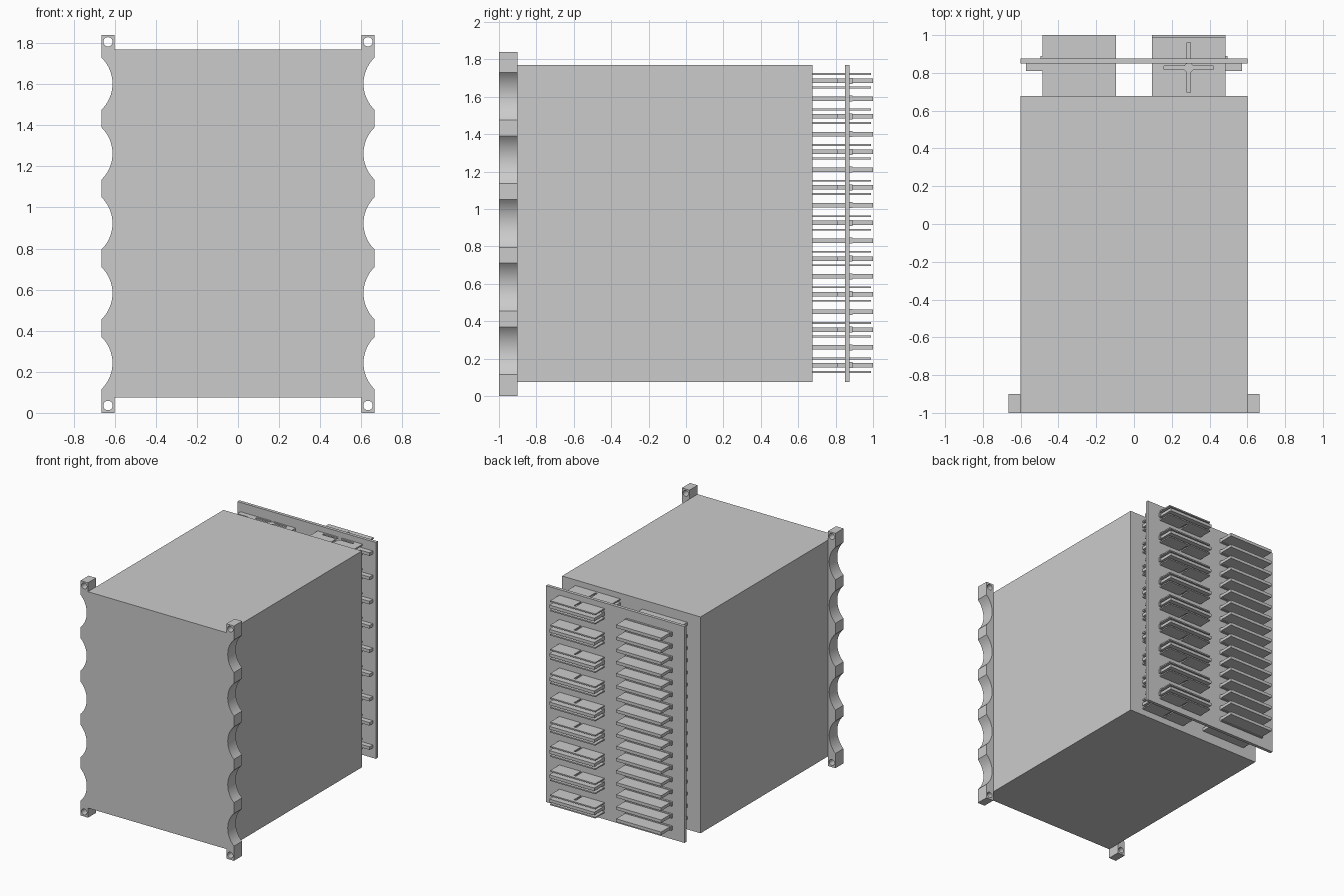
import bpy, bmesh, math
from mathutils import Matrix, Vector

old = bpy.data.objects.get("Cube")
if old:
    bpy.data.objects.remove(old, do_unlink=True)

grey = bpy.data.materials.new("light_grey")
grey.use_nodes = True
GREY = (0.6, 0.6, 0.6, 1)
grey.diffuse_color = GREY
grey.node_tree.nodes["Principled BSDF"].inputs["Base Color"].default_value = GREY


def finish(name, bm):
    bmesh.ops.recalc_face_normals(bm, faces=bm.faces[:])
    mesh = bpy.data.meshes.new(name)
    bm.to_mesh(mesh)
    bm.free()
    mesh.materials.append(grey)
    obj = bpy.data.objects.new(name, mesh)
    bpy.context.collection.objects.link(obj)
    return obj


def add_box(bm, x, y, z):
    """Box from (low, high) ranges."""
    size = [b - a for a, b in (x, y, z)]
    mid = Vector([(a + b) / 2 for a, b in (x, y, z)])
    bmesh.ops.create_cube(bm, size=1, matrix=Matrix.Translation(mid) @ Matrix.Diagonal((*size, 1)))


def add_cylinder(bm, centre, radius, depth, along_y=False):
    turn = Matrix.Rotation(math.pi / 2, 4, "X") if along_y else Matrix()
    bmesh.ops.create_cone(bm, cap_ends=True, segments=24, radius1=radius, radius2=radius,
                          depth=depth, matrix=Matrix.Translation(centre) @ turn)


def cut(obj, cutter):
    mod = obj.modifiers.new("cut", "BOOLEAN")
    mod.operation = "DIFFERENCE"
    mod.solver = "EXACT"
    mod.object = cutter
    bpy.ops.object.select_all(action="DESELECT")
    bpy.context.view_layer.objects.active = obj
    obj.select_set(True)
    bpy.ops.object.modifier_apply(modifier=mod.name)
    bpy.data.objects.remove(cutter, do_unlink=True)


BOTTOM, TOP = 0.075, 1.77
HALF = 0.6
BODY_BACK = 0.677

# Main housing
bm = bmesh.new()
add_box(bm, (-HALF, HALF), (-1, BODY_BACK), (BOTTOM, TOP))
finish("housing", bm)

# Scalloped mounting rails with a screw hole at each end
EDGE, DEPTH, HALF_CHORD, HEIGHT = 0.665, 0.054, 0.1275, 1.84
RADIUS = (HALF_CHORD ** 2 + DEPTH ** 2) / (2 * DEPTH)
SWEEP = math.asin(HALF_CHORD / RADIUS)
for side, label in ((1, "left"), (-1, "right")):
    outline = [(HALF, 0), (EDGE, 0)]
    for i in range(5):
        mid = 0.2425 + 0.34 * i
        for k in range(17):
            a = SWEEP * (k / 8 - 1)
            outline.append((EDGE - DEPTH + RADIUS * (1 - math.cos(a)), mid + RADIUS * math.sin(a)))
    outline += [(EDGE, HEIGHT), (HALF, HEIGHT)]
    bm = bmesh.new()
    face = bm.faces.new([bm.verts.new((side * x, -1, z)) for x, z in outline])
    grown = bmesh.ops.extrude_face_region(bm, geom=[face])["geom"]
    bmesh.ops.translate(bm, vec=(0, 0.1, 0), verts=[v for v in grown if isinstance(v, bmesh.types.BMVert)])
    rail = finish(label + "_mounting_rail", bm)
    holes = bmesh.new()
    for z in (0.036, HEIGHT - 0.034):
        add_cylinder(holes, (side * 0.633, -0.95, z), 0.023, 0.3, along_y=True)
    cut(rail, finish("screw_hole_cutter", holes))
    bpy.ops.object.shade_smooth_by_angle(angle=math.radians(25))

# Rear panel
PANEL = (0.85, 0.875)
bm = bmesh.new()
add_box(bm, (-HALF, HALF), PANEL, (BOTTOM, TOP))
finish("rear_panel", bm)

# Rear cards: sandwiches on the left column, single cards on the right
STEP, FIRST = 0.19, 0.165
CARD_IN, CARD_OUT, MID = 0.095, 0.485, 0.29
THICK, THIN = 0.012, 0.005


def column(label, side, levels):
    """Thick cards with the collar and locating tab that hold each one."""
    def span(a, b):
        return tuple(sorted((side * a, side * b)))
    cards, collars, tabs = bmesh.new(), bmesh.new(), bmesh.new()
    for z in levels:
        add_box(cards, span(CARD_IN, CARD_OUT), (BODY_BACK, 1), (z - THICK, z + THICK))
        add_box(collars, span(CARD_IN, 0.495), (PANEL[1], 0.89), (z - 0.016, z + 0.016))
        add_box(tabs, span(CARD_OUT - 0.02, 0.573), (0.81, PANEL[0]), (z - THICK, z + THICK))
    finish(label + "_card_collars", collars)
    finish(label + "_card_tabs", tabs)
    return finish(label + "_cards", cards)


def slot_cutter(side, levels, height, cross):
    """Lengthwise slot with a round middle, optionally crossed front to back."""
    parts = []
    for kind in range(3 if cross else 2):
        bm = bmesh.new()
        for z in levels:
            if kind == 0:
                add_box(bm, (side * MID - 0.132, side * MID + 0.132), (0.817, 0.837),
                        (z - height, z + height))
            elif kind == 1:
                add_cylinder(bm, (side * MID, 0.827, z), 0.024, 2 * height)
            else:
                add_box(bm, (side * MID - 0.009, side * MID + 0.009), (0.695, 0.96),
                        (z - height, z + height))
        parts.append(finish("slot_cutter", bm))
    return parts


left_levels = [FIRST + STEP * i for i in range(9)]
right_levels = [FIRST + STEP / 2 * i for i in range(17)]
column("left", 1, left_levels)
right_cards = column("right", -1, right_levels)
for cutter in slot_cutter(-1, [z + THICK for z in right_levels], 0.006, False):
    cut(right_cards, cutter)

# Thin cover plates above and below each left card
cover_levels = [z + d for z in left_levels for d in (-0.036, 0.036)]
bm = bmesh.new()
for z in cover_levels:
    add_box(bm, (CARD_IN, CARD_OUT), (BODY_BACK, 0.988), (z - THIN, z + THIN))
covers = finish("left_cover_plates", bm)
for cutter in slot_cutter(1, cover_levels, 0.01, True):
    cut(covers, cutter)
